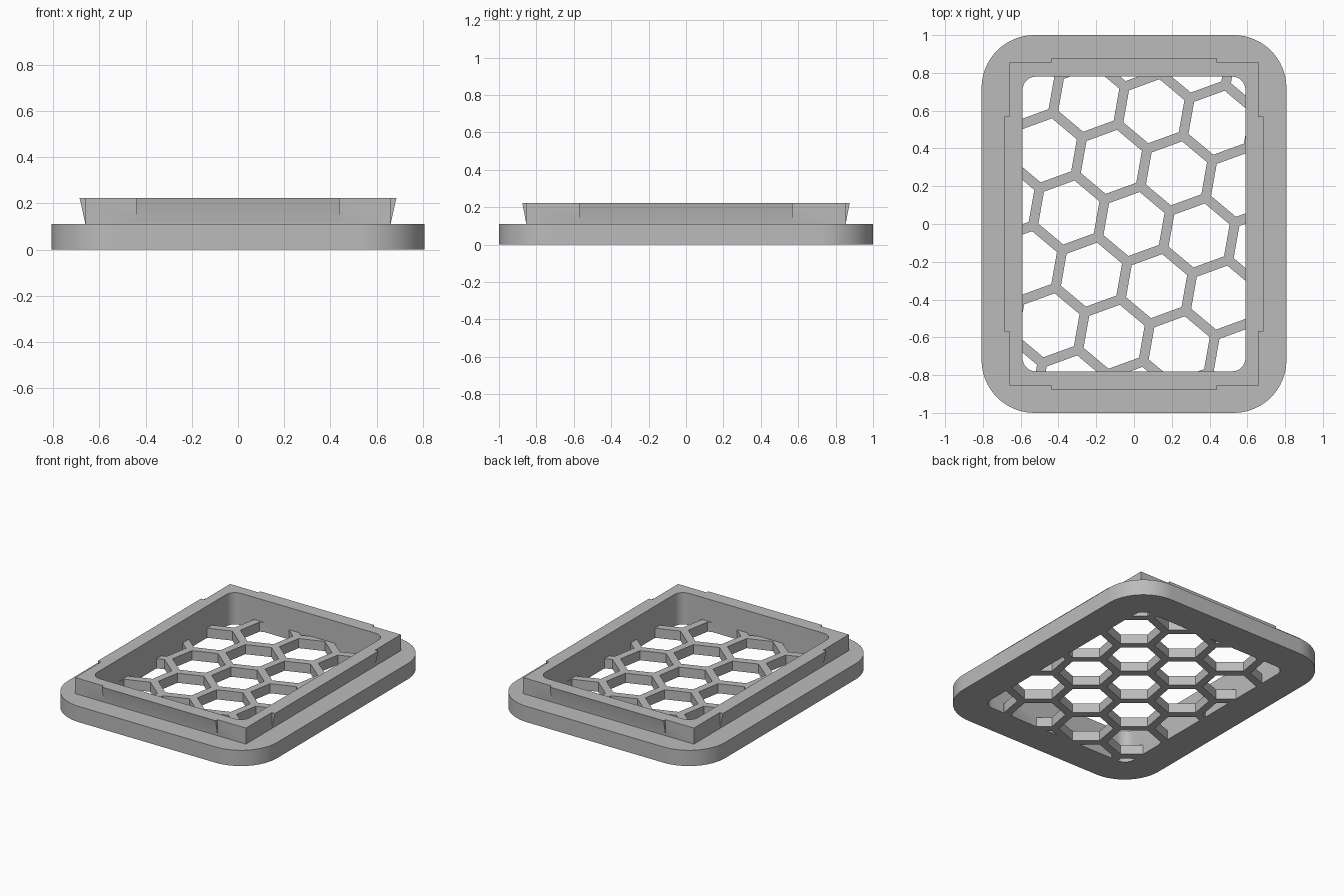
import bpy
import bmesh
from math import cos, sin, pi, radians
from mathutils import Vector

PLATE_TOP, RIM_TOP, GRILLE_TOP = 0.11, 0.222, 0.067

cube = bpy.data.objects.get("Cube")
if cube:
    bpy.data.objects.remove(cube, do_unlink=True)

grey = bpy.data.materials.new("light grey plastic")
grey.use_nodes = True
colour = (0.5, 0.5, 0.5, 1)
grey.diffuse_color = colour
grey.node_tree.nodes["Principled BSDF"].inputs["Base Color"].default_value = colour


def rounded_rect(hx, hy, r, steps):
    """Counter-clockwise outline of a rectangle with round corners."""
    points = []
    for i, (sx, sy) in enumerate([(1, 1), (-1, 1), (-1, -1), (1, -1)]):
        for k in range(steps + 1):
            a = (i + k / steps) * pi / 2
            points.append((sx * (hx - r) + r * cos(a), sy * (hy - r) + r * sin(a)))
    return points


def rect(hx, hy):
    return [(hx, hy), (-hx, hy), (-hx, -hy), (hx, -hy)]


def add_prism(bm, bottom, top, z0, z1):
    low = [bm.verts.new((x, y, z0)) for x, y in bottom]
    high = [bm.verts.new((x, y, z1)) for x, y in top]
    bm.faces.new(low[::-1])
    bm.faces.new(high)
    n = len(low)
    for i in range(n):
        j = (i + 1) % n
        bm.faces.new((low[i], low[j], high[j], high[i]))


def make_object(name, prisms, helper=True):
    bm = bmesh.new()
    for prism in prisms:
        add_prism(bm, *prism)
    mesh = bpy.data.meshes.new(name)
    bm.to_mesh(mesh)
    bm.free()
    mesh.materials.append(grey)
    obj = bpy.data.objects.new(name, mesh)
    bpy.context.collection.objects.link(obj)
    obj.hide_render = helper
    return obj


def combine(target, tool, operation):
    """Apply a boolean and discard the tool."""
    mod = target.modifiers.new("combine", "BOOLEAN")
    mod.object, mod.operation, mod.solver = tool, operation, "EXACT"
    bpy.context.view_layer.objects.active = target
    bpy.ops.object.modifier_apply(modifier=mod.name)
    bpy.data.objects.remove(tool, do_unlink=True)


# Base plate with large round corners
outer = rounded_rect(0.807, 1.0, 0.28, 16)
frame = make_object("vent_frame", [(outer, outer, 0, PLATE_TOP)], helper=False)

# Raised square-cornered rim, rooted inside the plate
root = 0.06
rim = rect(0.66, 0.855)
combine(frame, make_object("rim", [(rim, rim, root, RIM_TOP)]), "UNION")

# Snap ridges flaring outward toward the top of each rim side
flare = 0.025
drop = flare * (PLATE_TOP - root) / (RIM_TOP - PLATE_TOP)
side_ridge = (rect(0.66 - drop, 0.57), rect(0.66 + flare, 0.57), root, RIM_TOP)
end_ridge = (rect(0.44, 0.855 - drop), rect(0.44, 0.855 + flare * 0.8), root, RIM_TOP)
for name, ridge in (("side_ridges", side_ridge), ("end_ridges", end_ridge)):
    combine(frame, make_object(name, [ridge]), "UNION")

# Window recess down to the grille
window = rounded_rect(0.59, 0.78, 0.07, 8)
combine(frame, make_object("recess", [(window, window, GRILLE_TOP, 0.4)]), "DIFFERENCE")

# Tilted honeycomb of holes, limited to the window
pitch, wall, tilt = 0.35, 0.052, radians(-10)
step_a = Vector((cos(tilt), sin(tilt))) * pitch
step_b = Vector((cos(tilt + pi / 3), sin(tilt + pi / 3))) * pitch
radius = (pitch - wall) / 3 ** 0.5
holes = []
for i in range(-6, 7):
    for j in range(-6, 7):
        c = step_a * i + step_b * j
        if abs(c.x) < 0.85 and abs(c.y) < 1.05:
            angles = [tilt + pi / 6 + k * pi / 3 for k in range(6)]
            hexagon = [(c.x + radius * cos(a), c.y + radius * sin(a)) for a in angles]
            holes.append((hexagon, hexagon, -0.1, 0.09))
cells = make_object("cells", holes)
combine(cells, make_object("window_limit", [(window, window, -0.2, 0.2)]), "INTERSECT")
combine(frame, cells, "DIFFERENCE")

# Smooth round corners, crisp edges
bpy.ops.object.select_all(action="DESELECT")
frame.select_set(True)
bpy.context.view_layer.objects.active = frame
bpy.ops.object.shade_smooth_by_angle(angle=radians(30))
